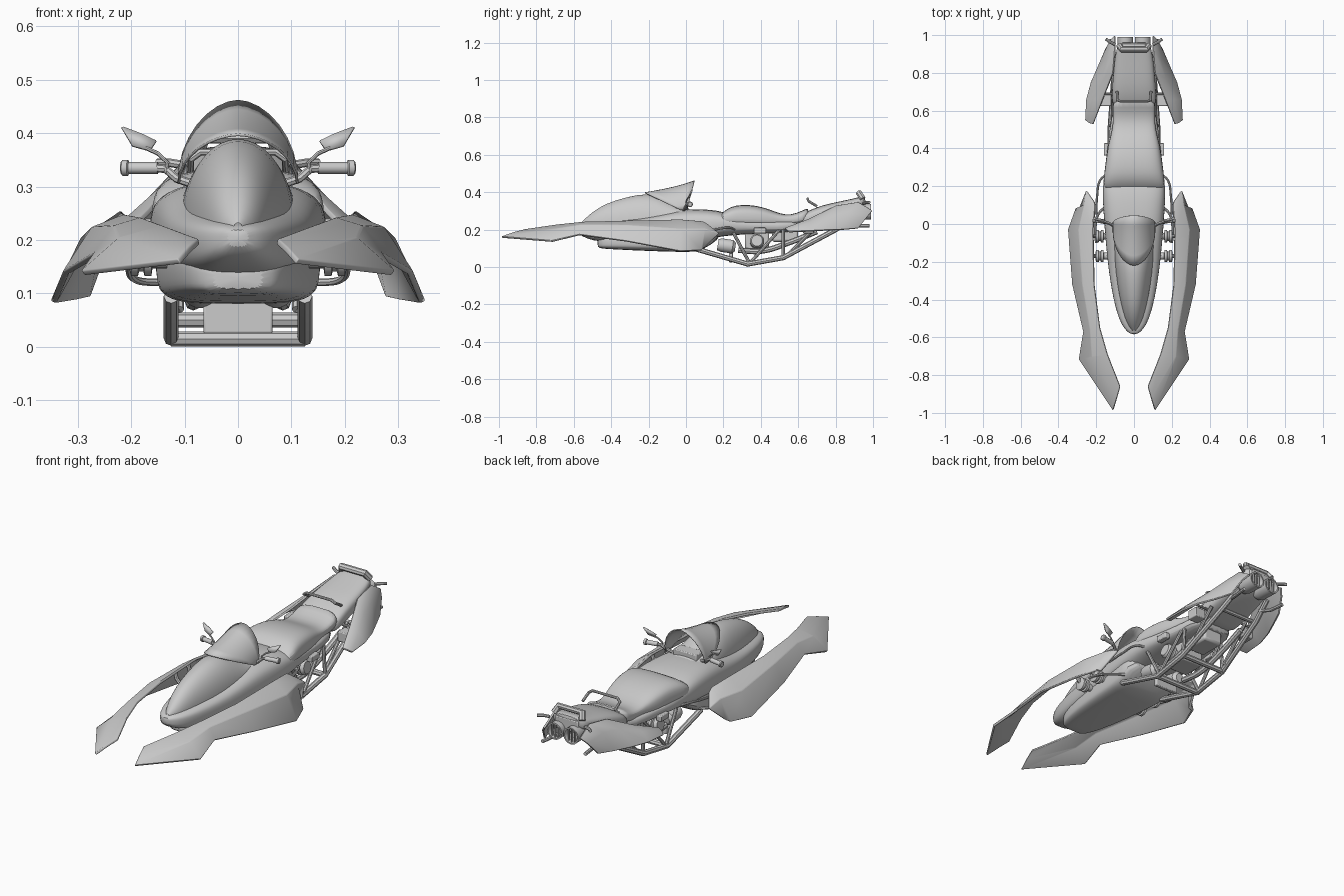
import bpy, bmesh, math
from mathutils import Vector

def finish(ob, solid=0, sub=0, bevel=0, angle=35):
    if solid:
        m = ob.modifiers.new("thickness", 'SOLIDIFY'); m.thickness = solid; m.offset = 0
    if bevel:
        m = ob.modifiers.new("bevel", 'BEVEL'); m.width = bevel; m.segments = 2
    if sub:
        m = ob.modifiers.new("smooth", 'SUBSURF'); m.levels = m.render_levels = sub
    bpy.ops.object.select_all(action='DESELECT')
    ob.select_set(True)
    bpy.context.view_layer.objects.active = ob
    bpy.ops.object.shade_smooth_by_angle(angle=math.radians(angle))
    return ob

def grid(name, rows, closed=False, caps=False, **kw):
    """Skin rows of points into a surface."""
    bm = bmesh.new()
    vs = [[bm.verts.new(p) for p in r] for r in rows]
    n = len(rows[0])
    for a, b in zip(vs, vs[1:]):
        for i in range(n if closed else n - 1):
            j = (i + 1) % n
            bm.faces.new((a[i], a[j], b[j], b[i]))
    if caps:
        bm.faces.new(vs[0]); bm.faces.new(vs[-1])
    bmesh.ops.recalc_face_normals(bm, faces=bm.faces)
    me = bpy.data.meshes.new(name)
    bm.to_mesh(me); bm.free()
    ob = bpy.data.objects.new(name, me)
    bpy.context.collection.objects.link(ob)
    return finish(ob, **kw)

def spow(v, e):
    return math.copysign(abs(v) ** e, v)

def shell(name, stations, e=0.7, n=24, **kw):
    """Loft rounded sections (y, half width, bottom z, belt z, top z)."""
    rows = []
    for y, w, zb, zm, zt in stations:
        row = []
        for i in range(n):
            a = 2 * math.pi * i / n
            s = spow(math.sin(a), e)
            row.append((w * spow(math.cos(a), e), y, zm + s * ((zt - zm) if s > 0 else (zm - zb))))
        rows.append(row)
    return grid(name, rows, closed=True, caps=True, sub=1, **kw)

def lathe(name, prof, loc, axis, n=20):
    """Turn (radius, height) pairs around an axis through loc."""
    q = Vector(axis).to_track_quat('Z', 'Y')
    rows = [[Vector(loc) + q @ Vector((r * math.cos(2 * math.pi * i / n), r * math.sin(2 * math.pi * i / n), h))
             for i in range(n)] for r, h in prof]
    return grid(name, rows, closed=True, caps=True)

def tube(name, pts, r, smooth=False):
    cu = bpy.data.curves.new(name, 'CURVE')
    cu.dimensions = '3D'; cu.bevel_depth = r; cu.bevel_resolution = 2; cu.use_fill_caps = True
    if smooth:
        sp = cu.splines.new('BEZIER'); sp.bezier_points.add(len(pts) - 1); sp.resolution_u = 6
        for b, p in zip(sp.bezier_points, pts):
            b.co = p; b.handle_left_type = b.handle_right_type = 'AUTO'
    else:
        sp = cu.splines.new('POLY'); sp.points.add(len(pts) - 1)
        for b, p in zip(sp.points, pts):
            b.co = (*p, 1)
    ob = bpy.data.objects.new(name, cu)
    bpy.context.collection.objects.link(ob)
    bpy.ops.object.select_all(action='DESELECT')
    ob.select_set(True); bpy.context.view_layer.objects.active = ob
    bpy.ops.object.convert(target='MESH')
    return finish(bpy.context.object)

def box(name, c, s, bevel=0.004):
    x, y, z = (v / 2 for v in s)
    rows = [[(c[0] + i * x, c[1] + k * y, c[2] + j * z) for i, j in ((-1, -1), (1, -1), (1, 1), (-1, 1))] for k in (-1, 1)]
    return grid(name, rows, closed=True, caps=True, bevel=bevel)

# Main fairing, belly and tail
shell("upper_fairing", [(-.585, .015, .19, .205, .22), (-.56, .05, .165, .2, .23), (-.5, .082, .14, .2, .238),
      (-.4, .11, .13, .2, .25), (-.25, .135, .13, .2, .262), (-.1, .15, .13, .205, .295), (0, .158, .14, .21, .312),
      (.12, .166, .15, .22, .308), (.2, .166, .165, .23, .298), (.3, .155, .175, .22, .255),
      (.5, .128, .18, .215, .25), (.64, .115, .195, .22, .26)], e=.65)
shell("belly_pan", [(-.475, .05, .105, .13, .15), (-.45, .078, .098, .135, .16), (-.38, .105, .094, .14, .18),
      (-.2, .135, .085, .14, .19), (.03, .152, .078, .14, .2), (.08, .155, .085, .15, .21),
      (.19, .155, .155, .19, .22)], e=.5)
shell("tail_fairing", [(.6, .112, .205, .24, .27), (.66, .118, .215, .26, .305), (.74, .115, .235, .28, .335),
      (.86, .105, .265, .31, .358), (.93, .092, .3, .335, .375), (.96, .08, .33, .35, .38)], e=.6)

# Seat with raised rear cushion
shell("seat", [(.175, .14, .24, .255, .27), (.195, .162, .225, .255, .293), (.24, .162, .22, .255, .325),
      (.3, .153, .22, .255, .334), (.37, .145, .22, .255, .33), (.44, .132, .22, .25, .312), (.5, .115, .22, .25, .285),
      (.56, .11, .22, .25, .277), (.62, .114, .23, .26, .3), (.66, .11, .25, .28, .322)], e=.6)

# Front canopy dome
rows = []
for y, w, zb, zt in [(-.565, .01, .215, .232), (-.54, .03, .215, .258), (-.5, .048, .218, .295), (-.43, .068, .22, .34),
                     (-.32, .09, .22, .375), (-.2, .103, .225, .398), (-.12, .107, .24, .37), (-.05, .108, .26, .335), (.02, .106, .27, .31)]:
    rows.append([(w * math.cos(a), y, zb + (zt - zb) * math.sin(a) ** .9) for a in [math.pi * i / 16 for i in range(17)]])
    rows[-1][-1] = (-w, y, zb)
grid("canopy", rows, sub=1)

# Windshield: fan between a front border and a swept-up rear border
rows = []
for k in range(6):
    t = k / 5
    top = Vector((0, -.22 + .265 * t, .397 + .045 * t + .018 * t ** 3))
    base = Vector((0, -.03 + .035 * t, .305))
    row = []
    for i in range(17):
        a = -math.pi / 2 + math.pi * i / 16
        p = top.lerp(base, 1 - math.cos(a))
        p.x = .111 * spow(math.sin(a), 1.12)
        row.append(p)
    rows.append(row)
grid("windshield", rows, solid=.005)

# Dashboard, grab rail, tail light, radiator and centre engine parts
box("dashboard", (0, -.02, .315), (.13, .06, .04))
tube("grab_rail", [(-.09, .7, .325), (-.088, .655, .352), (-.07, .65, .365), (.07, .65, .365), (.088, .655, .352), (.09, .7, .325)], .007)
tube("tail_light", [(-.078, .945, .365), (-.065, .925, .395), (.065, .925, .395), (.078, .945, .365)], .017)
box("rear_panel", (0, .93, .33), (.13, .06, .06))
box("radiator", (0, .24, .055), (.13, .02, .06))
box("engine_block", (0, .38, .14), (.13, .13, .1), .012)
box("gearbox", (0, .53, .17), (.11, .14, .07), .012)
for y in (.33, .52):
    tube("lower_crossbar", [(-.125, y, .015 if y < .4 else .05), (.125, y, .015 if y < .4 else .05)], .014)
tube("rear_crossbar", [(-.1, .78, .205), (.1, .78, .205)], .011)

for side, s in (("left", 1), ("right", -1)):
    P = lambda *pts: [(s * x, y, z) for x, y, z in pts]
    # Long front wing: inner, middle and outer edge per row
    grid("front_wing_" + side, [
        P((.073, -.86, .197), (.09, -.92, .182), (.11, -.985, .16)),
        P((.14, -.69, .222), (.22, -.70, .2), (.29, -.715, .138)),
        P((.18, -.55, .237), (.23, -.56, .222), (.265, -.57, .172)),
        P((.21, -.32, .243), (.27, -.32, .22), (.323, -.32, .138)),
        P((.216, -.03, .25), (.29, -.03, .2), (.345, -.03, .084)),
        P((.205, .09, .24), (.26, .1, .2), (.305, .08, .09)),
        P((.208, .115, .225), (.25, .175, .178), (.28, .085, .095))], solid=.012, bevel=.003, angle=25)
    # Rear fin
    grid("rear_fin_" + side, [
        P((.1, .995, .3), (.125, .97, .27), (.15, .92, .207)),
        P((.1, .92, .345), (.14, .87, .29), (.185, .84, .2)),
        P((.11, .8, .325), (.165, .77, .275), (.225, .75, .197)),
        P((.165, .66, .255), (.21, .66, .235), (.25, .66, .192)),
        P((.215, .53, .205), (.235, .535, .2), (.256, .55, .188))], solid=.01, bevel=.002, angle=25)
    # Wing mounts
    for y in (-.17, -.065):
        lathe("wing_mount_" + side, [(.018, 0), (.018, .03), (.032, .032), (.032, .045), (.024, .047), (.024, .055),
              (.032, .057), (.032, .07), (.015, .075)], (s * .13, y, .165), (s, 0, 0))
        tube("wing_strut_" + side, P((.19, y, .165), (.225, y, .2), (.235, y, .23)), .01)
    tube("hose_" + side, P((.15, .26, .2), (.18, .23, .21), (.195, .15, .2), (.2, .05, .19)), .006, True)
    tube("wing_brace_" + side, P((.14, .1, .12), (.19, .05, .125), (.205, -.03, .15), (.2, -.1, .165)), .007, True)
    # Handlebar, grip and mirror
    tube("handlebar_" + side, P((.07, -.015, .3), (.115, -.005, .315), (.135, .005, .333), (.16, .012, .335), (.215, .025, .335)), .008)
    lathe("grip_" + side, [(.011, 0), (.011, .055), (.015, .057), (.015, .067), (.011, .07)], (s * .15, .01, .335), (s, .18, 0))
    tube("mirror_stem_" + side, P((.135, 0, .325), (.132, 0, .345), (.15, .005, .362), (.172, .012, .372)), .004)
    grid("mirror_" + side, [P((.165, .01, .367), (.153, .02, .385)), P((.198, .02, .376), (.18, .026, .398)),
                            P((.218, .03, .41), (.214, .032, .411))], solid=.007)
    # Frame tubes
    tube("lower_frame_" + side, P((.125, .06, .095), (.125, .33, .016), (.125, .52, .05), (.105, .8, .2), (.09, .9, .27)), .014)
    for pts in ([(.125, .34, .02), (.125, .25, .19)], [(.125, .52, .05), (.115, .52, .2)],
                [(.125, .35, .03), (.115, .5, .2)], [(.11, .55, .07), (.11, .72, .24)]):
        tube("frame_strut_" + side, P(*pts), .009)
    # Engine cylinders and pipes
    lathe("engine_cylinder_" + side, [(.03, 0), (.03, .03), (.038, .032), (.038, .045), (.03, .047), (.038, .06), (.03, .075)],
          (s * .05, .38, .13), (s, 0, .15))
    lathe("intake_" + side, [(.03, 0), (.036, .02), (.036, .08), (.022, .095)], (s * .07, .17, .12), (0, 1, -.15))
    tube("exhaust_pipe_" + side, P((.08, .28, .09), (.085, .4, .085), (.09, .55, .13), (.09, .7, .19)), .015, True)
    # Foot pegs and side boxes
    box("foot_peg_" + side, (s * .145, .395, .195), (.03, .065, .03))
    box("side_box_" + side, (s * .15, .655, .205), (.06, .06, .05))
    tube("side_box_bar_" + side, P((.1, .69, .235), (.18, .69, .235)), .006)
    # Rear thruster nozzles with recessed ribs
    lathe("thruster_" + side, [(.03, 0), (.04, .03), (.042, .11), (.035, .11), (.03, .07)], (s * .046, .88, .295), (0, 1, 0), 24)
    for k in (-1, 0, 1):
        h = .033 * math.sqrt(1 - (k * .5) ** 2)
        box("thruster_rib_" + side, (s * .046 + k * .0165, .98, .295), (.004, .01, 2 * h), 0)
    # Small tail pipe and indicator
    tube("tail_pipe_" + side, P((.09, .84, .235), (.11, .9, .22), (.12, .98, .22)), .009)
    tube("indicator_" + side, P((.1, .95, .34), (.13, .965, .345), (.15, .98, .345)), .008)
